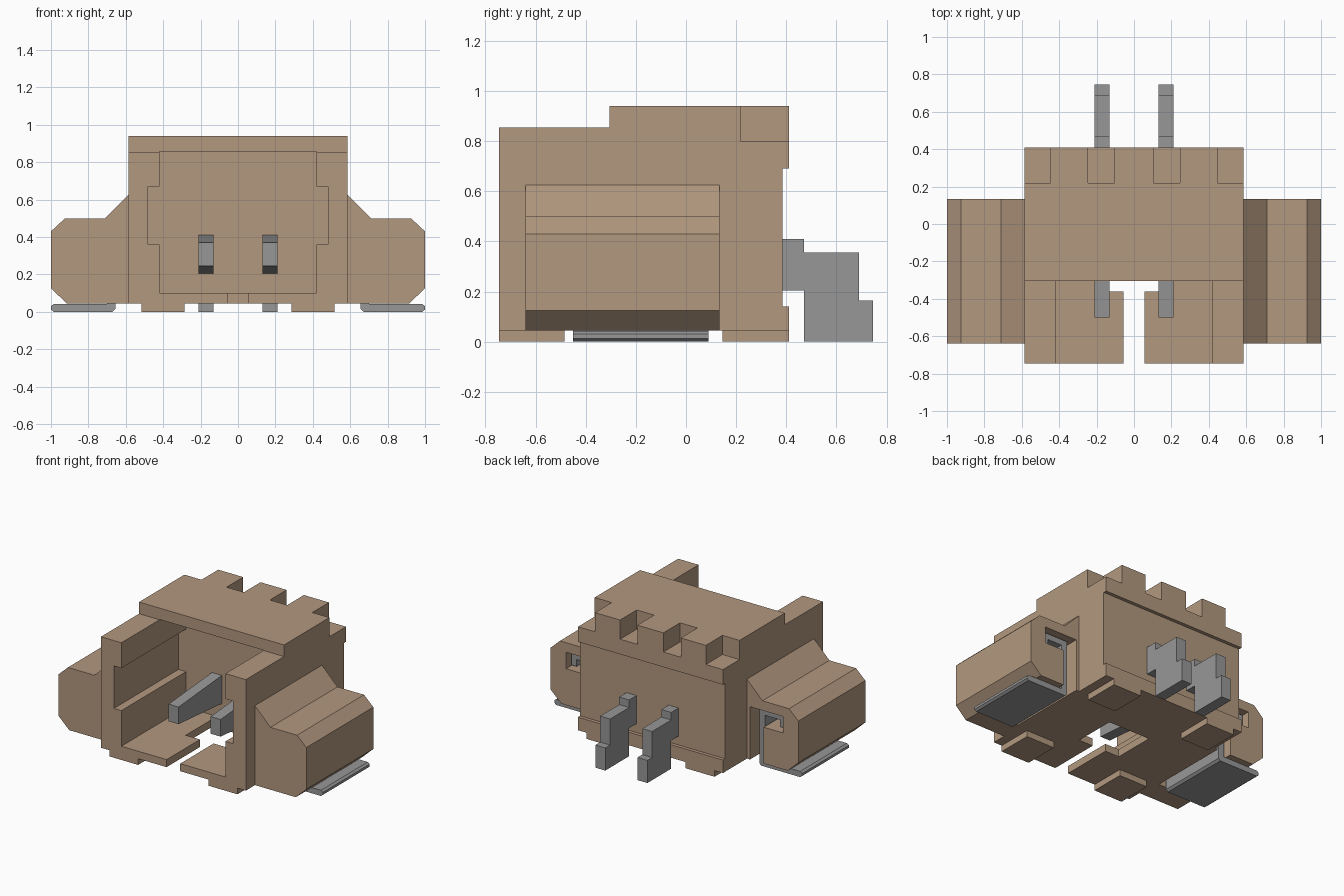
import bpy, bmesh

if "Cube" in bpy.data.objects:
    bpy.data.objects.remove(bpy.data.objects["Cube"])


def material(name, rgb):
    m = bpy.data.materials.new(name)
    m.use_nodes = True
    m.diffuse_color = (*rgb, 1)
    m.node_tree.nodes["Principled BSDF"].inputs["Base Color"].default_value = (*rgb, 1)
    return m


BEIGE = material("beige plastic", (0.45, 0.315, 0.213))
GREY = material("grey metal", (0.31, 0.31, 0.31))


def prism(name, outline, axis, start, end, mat):
    """Extrude an outline, given as (x, z) for axis y or (y, z) for axis x."""
    bm = bmesh.new()
    place = (lambda a, b: (start, a, b)) if axis == "x" else (lambda a, b: (a, start, b))
    face = bm.faces.new([bm.verts.new(place(a, b)) for a, b in outline])
    side = bmesh.ops.extrude_face_region(bm, geom=[face])["geom"]
    d = end - start
    bmesh.ops.translate(bm, verts=[v for v in side if isinstance(v, bmesh.types.BMVert)],
                        vec=(d, 0, 0) if axis == "x" else (0, d, 0))
    bmesh.ops.recalc_face_normals(bm, faces=bm.faces)
    mesh = bpy.data.meshes.new(name)
    bm.to_mesh(mesh)
    bm.free()
    mesh.materials.append(mat)
    ob = bpy.data.objects.new(name, mesh)
    bpy.context.collection.objects.link(ob)
    return ob


def box(name, x, y, z, mat=BEIGE):
    return prism(name, [(x[0], z[0]), (x[1], z[0]), (x[1], z[1]), (x[0], z[1])],
                 "y", y[0], y[1], mat)


def cut(ob, cutters):
    """Subtract the cutters one by one, bake the result and drop the cutters."""
    for c in cutters:
        c.hide_render = True
        mod = ob.modifiers.new("cut", "BOOLEAN")
        mod.operation, mod.solver, mod.object = "DIFFERENCE", "EXACT", c
    bpy.context.view_layer.update()
    baked = bpy.data.meshes.new_from_object(
        ob.evaluated_get(bpy.context.evaluated_depsgraph_get()))
    ob.modifiers.clear()
    ob.data = baked
    for c in cutters:
        bpy.data.objects.remove(c)


# Housing: side outline with the stepped roof and the recessed back
housing = prism("housing", [
    (-.745, .045), (.41, .045), (.41, .14), (.385, .14), (.385, .69),
    (.41, .69), (.41, .94), (-.305, .94), (-.305, .855), (-.745, .855)],
    "x", -.585, .585, BEIGE)

# Socket cavity with side grooves, open at the front and partly at the top
half = [(.42, .1), (.42, .36), (.48, .36), (.48, .67), (.42, .67), (.42, .857)]
cavity = prism("cavity_cutter", half + [(-x, z) for x, z in reversed(half)],
               "y", -.9, 0, BEIGE)
cutters = [cavity,
           box("slot_cutter", (-.055, .055), (-.9, -.3), (-.1, .2)),
           box("window_cutter", (-.17, .17), (-.36, -.05), (-.1, .2))]
# Notches along the rear edge of the roof
for s in (-1, 1):
    for near, far in ((.105, .245), (.447, .7)):
        cutters.append(box("notch_cutter", sorted((s * near, s * far)), (.218, .6), (.8, 1.1)))
cut(housing, cutters)

for s, side in ((1, "left"), (-1, "right")):
    # Standoff feet
    for end, y in (("front", (-.745, -.485)), ("rear", (.145, .41))):
        box(f"{side}_{end}_foot", sorted((s * .285, s * .517)), y, (0, .045))

    # Side wing with an angled pocket open to the back
    def mirrored(points):
        return [(s * x, z) for x, z in points]

    wing = prism(f"{side}_wing", mirrored([
        (.585, .045), (.915, .045), (1, .125), (1, .43), (.925, .5), (.71, .5), (.585, .625)]),
        "y", -.64, .133, BEIGE)
    pocket = prism("pocket_cutter", mirrored([
        (.61, -.1), (.72, -.1), (.72, .31), (.875, .31), (.875, .43), (.61, .43)]),
        "y", -.47, .3, BEIGE)
    cut(wing, [pocket])

    # Bent solder bracket: hook, upright and flat foot with softened tip
    prism(f"{side}_bracket", mirrored([
        (.655, .015), (.67, 0), (.985, 0), (1, .012), (1, .03), (.985, .042), (.7, .042),
        (.7, .375), (.82, .375), (.82, .325), (.86, .325), (.86, .418), (.655, .418)]),
        "y", -.45, .09, GREY)

    # Contact pin: tapered tip in the cavity, stepped tail behind
    prism(f"{side}_contact_pin", [
        (-.5, .245), (-.5, .37), (0, .41), (.47, .41), (.47, .355), (.69, .355),
        (.69, .165), (.745, .165), (.745, 0), (.47, 0), (.47, .205), (0, .205)],
        "x", s * .13, s * .21, GREY)
